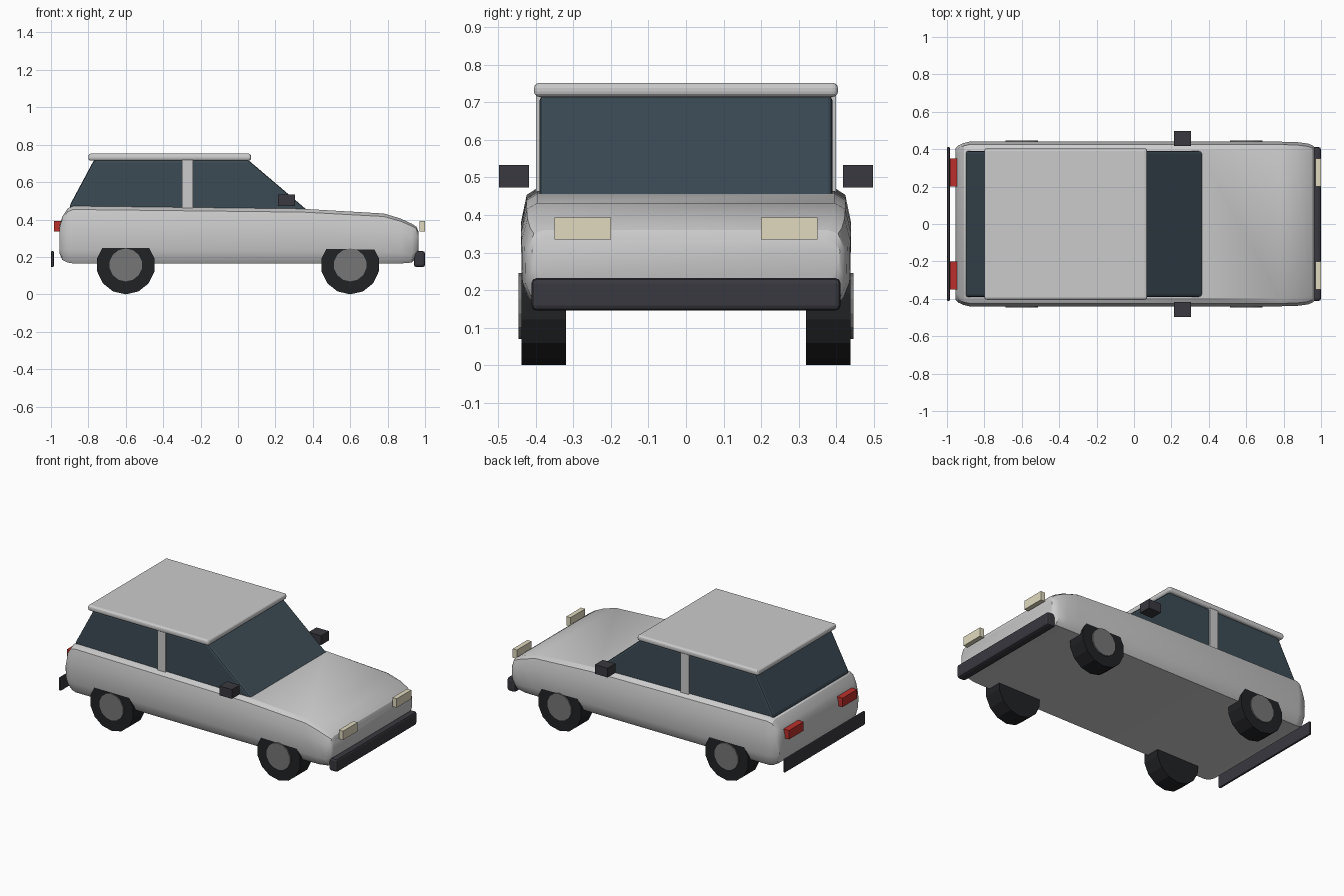
import bpy, bmesh, math
from mathutils import Matrix, Vector

if "Cube" in bpy.data.objects:
    bpy.data.objects.remove(bpy.data.objects["Cube"])


def material(name, rgb):
    m = bpy.data.materials.new(name)
    m.diffuse_color = (*rgb, 1)
    m.use_nodes = True
    m.node_tree.nodes["Principled BSDF"].inputs["Base Color"].default_value = m.diffuse_color
    return m


GLASS = material("dark_glass", (0.045, 0.07, 0.09))
RUBBER = material("rubber", (0.015, 0.016, 0.018))
TRIM = material("dark_trim", (0.04, 0.04, 0.05))
HUB = material("hub_grey", (0.18, 0.18, 0.18))
LAMP = material("lamp_cream", (0.75, 0.7, 0.52))
RED = material("lamp_red", (0.5, 0.03, 0.025))


def finish(bm, name, mat=None, bevel=0, segments=2):
    bmesh.ops.recalc_face_normals(bm, faces=bm.faces)
    mesh = bpy.data.meshes.new(name)
    bm.to_mesh(mesh)
    bm.free()
    ob = bpy.data.objects.new(name, mesh)
    bpy.context.collection.objects.link(ob)
    if mat:
        mesh.materials.append(mat)
    if bevel:
        mod = ob.modifiers.new("bevel", "BEVEL")
        mod.width, mod.segments = bevel, segments
    return ob


def box(name, x, y, z, mat=None, bevel=0, segments=2):
    bm = bmesh.new()
    centre = Vector([(a + b) / 2 for a, b in (x, y, z)])
    size = [abs(b - a) for a, b in (x, y, z)]
    bmesh.ops.create_cube(bm, size=1, matrix=Matrix.Translation(centre) @ Matrix.Diagonal((*size, 1)))
    return finish(bm, name, mat, bevel, segments)


def disc(name, x, y, z, radius, sides, mat):
    # cylinder lying along y, with a corner pointing down
    bm = bmesh.new()
    bmesh.ops.create_cone(bm, cap_ends=True, segments=sides, radius1=radius, radius2=radius,
                          depth=abs(y[1] - y[0]))
    bmesh.ops.transform(bm, verts=bm.verts, matrix=Matrix.Translation((x, sum(y) / 2, z))
                        @ Matrix.Rotation(math.pi / 2, 4, 'X'))
    return finish(bm, name, mat)


# Body: rounded cross-section lofted along x (x, bottom, top, half width)
stations = [(-0.955, 0.22, 0.36, 0.405), (-0.94, 0.185, 0.415, 0.42), (-0.91, 0.17, 0.46, 0.433),
            (-0.88, 0.165, 0.472, 0.44), (0.35, 0.165, 0.457, 0.44), (0.78, 0.165, 0.432, 0.44),
            (0.87, 0.165, 0.405, 0.438), (0.93, 0.17, 0.377, 0.43), (0.955, 0.20, 0.36, 0.42),
            (0.965, 0.235, 0.335, 0.41)]
section = [(0.93, 0), (0.96, 0.07), (0.995, 0.23), (1, 0.7), (0.965, 0.94), (0.9, 1)]
section += [(-w, h) for w, h in reversed(section)]
bm = bmesh.new()
rings = [[bm.verts.new((x, w * hw, lo + h * (hi - lo))) for w, h in section]
         for x, lo, hi, hw in stations]
for a, b in zip(rings, rings[1:]):
    for i in range(len(section)):
        j = (i + 1) % len(section)
        bm.faces.new((a[i], a[j], b[j], b[i]))
bm.faces.new(rings[0])
bm.faces.new(rings[-1])
body = finish(bm, "body")
bpy.context.view_layer.objects.active = body
body.select_set(True)
bpy.ops.object.shade_smooth_by_angle(angle=math.radians(30))

# Glasshouse: side profile pushed across the car
profile = [(-0.90, 0.475), (-0.89, 0.42), (0.405, 0.42), (0.055, 0.718), (-0.77, 0.718)]
bm = bmesh.new()
face = bm.faces.new([bm.verts.new((x, -0.39, z)) for x, z in profile])
side = bmesh.ops.extrude_face_region(bm, geom=[face])["geom"]
bmesh.ops.translate(bm, vec=(0, 0.78, 0), verts=[v for v in side if isinstance(v, bmesh.types.BMVert)])
finish(bm, "windows", GLASS, 0.012)

# Roof panel and bumpers
box("roof", (-0.80, 0.07), (-0.405, 0.405), (0.715, 0.752), None, 0.014, 3)
box("front_bumper", (0.94, 1.0), (-0.412, 0.412), (0.145, 0.232), TRIM, 0.014)
box("rear_bumper", (-1.0, -0.985), (-0.412, 0.412), (0.145, 0.232), TRIM, 0.006)

# Parts repeated on both sides
for s, label in ((-1, "right"), (1, "left")):
    box(f"door_pillar_{label}", (-0.30, -0.24), (s * 0.37, s * 0.40), (0.45, 0.72))
    box(f"mirror_{label}", (0.215, 0.305), (s * 0.418, s * 0.498), (0.473, 0.533), TRIM)
    box(f"headlight_{label}", (0.97, 1.0), (s * 0.20, s * 0.35), (0.335, 0.393), LAMP)
    box(f"tail_light_{label}", (-0.985, -0.945), (s * 0.20, s * 0.35), (0.335, 0.393), RED)
    for x, end in ((0.6, "front"), (-0.6, "rear")):
        disc(f"{end}_tyre_{label}", x, (s * 0.32, s * 0.438), 0.157, 0.157, 14, RUBBER)
        disc(f"{end}_hub_{label}", x, (s * 0.42, s * 0.446), 0.157, 0.088, 14, HUB)
